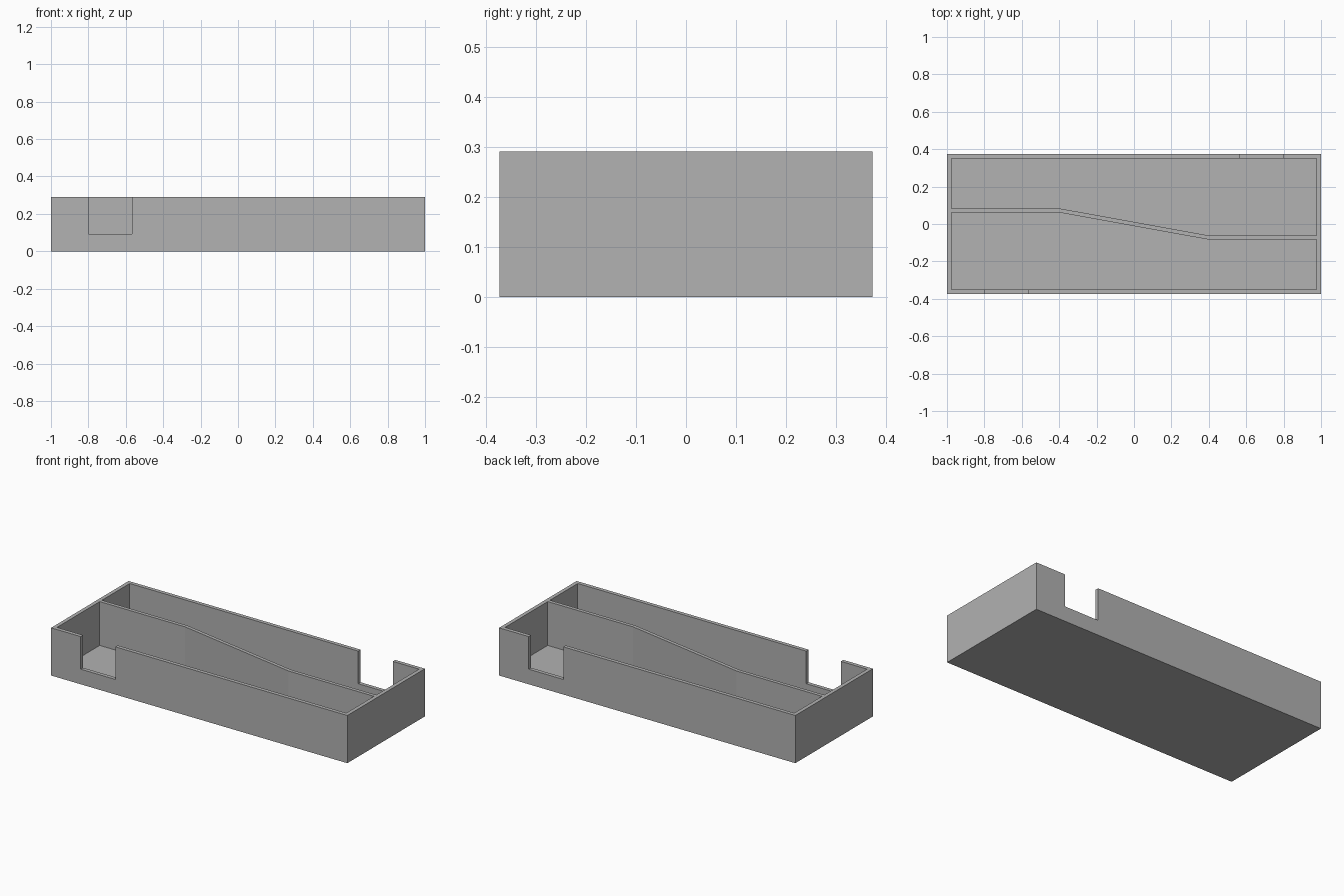
import bpy
import bmesh

cube = bpy.data.objects.get("Cube")
if cube:
    bpy.data.objects.remove(cube, do_unlink=True)

LENGTH_HALF, WIDTH_HALF, HEIGHT = 1.0, 0.374, 0.291
WALL, FLOOR = 0.0235, 0.0235
NOTCH_NEAR, NOTCH_FAR, NOTCH_Z = 0.566, 0.8, 0.092
BEND_X, BEND_Y, DIVIDER_HALF = 0.4, 0.0725, 0.011

grey = bpy.data.materials.new("plain grey")
grey.use_nodes = True
colour = (0.445, 0.445, 0.445, 1)
grey.diffuse_color = colour
grey.node_tree.nodes["Principled BSDF"].inputs["Base Color"].default_value = colour


def prism(name, outline, z0, z1):
    """Extrude a flat outline straight up from z0 to z1."""
    bm = bmesh.new()
    base = bm.faces.new([bm.verts.new((x, y, z0)) for x, y in outline])
    top = bmesh.ops.extrude_face_region(bm, geom=[base])["geom"]
    verts = [v for v in top if isinstance(v, bmesh.types.BMVert)]
    bmesh.ops.translate(bm, vec=(0, 0, z1 - z0), verts=verts)
    bmesh.ops.recalc_face_normals(bm, faces=bm.faces)
    mesh = bpy.data.meshes.new(name)
    bm.to_mesh(mesh)
    bm.free()
    mesh.materials.append(grey)
    obj = bpy.data.objects.new(name, mesh)
    bpy.context.collection.objects.link(obj)
    return obj


def rectangle(x0, x1, y0, y1):
    return [(x0, y0), (x1, y0), (x1, y1), (x0, y1)]


def carve(target, cutter):
    """Subtract the cutter, then discard it."""
    cutter.hide_render = True
    mod = target.modifiers.new("carve", "BOOLEAN")
    mod.operation = "DIFFERENCE"
    mod.solver = "EXACT"
    mod.object = cutter
    bpy.context.view_layer.objects.active = target
    bpy.ops.object.modifier_apply(modifier=mod.name)
    bpy.data.objects.remove(cutter, do_unlink=True)


# Solid block for the tray
tray = prism("divided_tray", rectangle(-LENGTH_HALF, LENGTH_HALF, -WIDTH_HALF, WIDTH_HALF), 0, HEIGHT)

# Two matching compartments and wall notches, each a half turn of the other
inner_x, inner_y = LENGTH_HALF - WALL, WIDTH_HALF - WALL
compartment = [(-inner_x, inner_y), (-inner_x, BEND_Y + DIVIDER_HALF),
               (-BEND_X, BEND_Y + DIVIDER_HALF), (BEND_X, DIVIDER_HALF - BEND_Y),
               (inner_x, DIVIDER_HALF - BEND_Y), (inner_x, inner_y)]
notch = rectangle(NOTCH_NEAR, NOTCH_FAR, inner_y - WALL, WIDTH_HALF + WALL)
for turn in (1, -1):
    for name, outline, z in (("compartment_cutter", compartment, FLOOR),
                             ("notch_cutter", notch, NOTCH_Z)):
        carve(tray, prism(name, [(turn * x, turn * y) for x, y in outline], z, HEIGHT + WALL))
